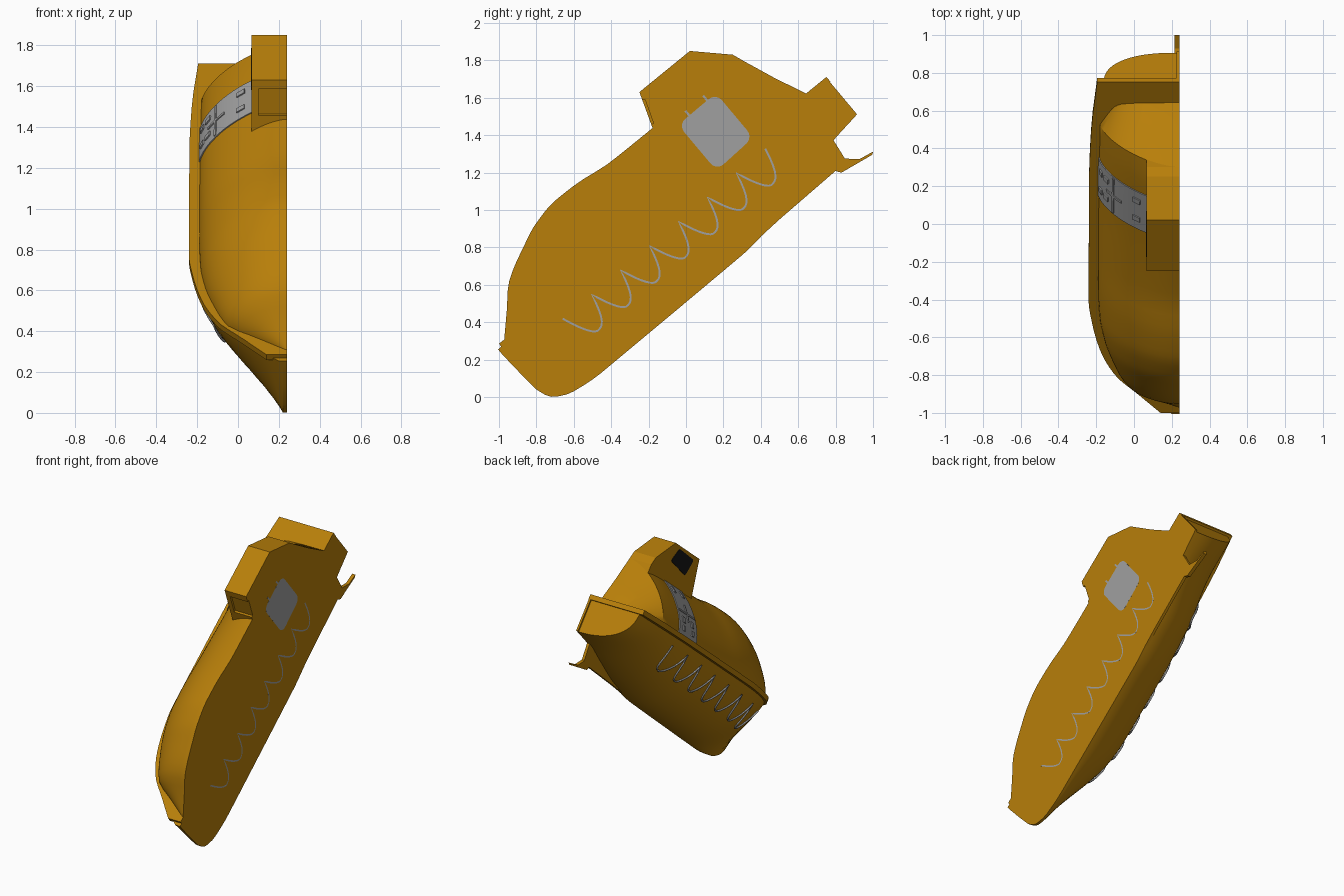
import bpy, bmesh, math
from math import sin, cos, pi, radians

if "Cube" in bpy.data.objects:
    bpy.data.objects.remove(bpy.data.objects["Cube"])

CUT = 0.24                      # x of the flat centre-line face
CA, SA = cos(radians(40)), sin(radians(40))


def place(w, u, v):
    """w = distance from centre line, u = along the boat, v = up from the keel."""
    return (CUT - w, CA * u - SA * v, SA * u + CA * v)


def material(name, rgb):
    m = bpy.data.materials.new(name)
    m.use_nodes = True
    m.diffuse_color = (*rgb, 1)
    m.node_tree.nodes["Principled BSDF"].inputs["Base Color"].default_value = (*rgb, 1)
    return m


ORANGE = material("safety orange", (0.48, 0.212, 0.003))
GREY = material("metal grey", (0.35, 0.35, 0.35))
BLACK = material("window black", (0.008, 0.008, 0.008))


def curve_through(keys):
    """Smooth interpolation through (u, value) keys without overshoot."""
    d = [(b[1] - a[1]) / (b[0] - a[0]) for a, b in zip(keys, keys[1:])]
    m = [d[0]] + [2 * a * b / (a + b) if a * b > 0 else 0 for a, b in zip(d, d[1:])] + [d[-1]]

    def f(u):
        u = min(max(u, keys[0][0]), keys[-1][0])
        i = max(k for k in range(len(d)) if keys[k][0] <= u)
        h = keys[i + 1][0] - keys[i][0]
        t = (u - keys[i][0]) / h
        a, b = keys[i][1], keys[i + 1][1]
        return (a + (b - a) * t * t * (3 - 2 * t)
                + h * t * (1 - t) * (m[i] * (1 - t) - m[i + 1] * t))
    return f


def finish(name, bm, mat, smooth=None):
    bmesh.ops.recalc_face_normals(bm, faces=bm.faces)
    me = bpy.data.meshes.new(name)
    bm.to_mesh(me)
    bm.free()
    me.materials.append(mat)
    if smooth:
        me.shade_smooth()
        me.set_sharp_from_angle(angle=radians(smooth))
    ob = bpy.data.objects.new(name, me)
    bpy.context.collection.objects.link(ob)
    return ob


def loft(name, sections, mat, smooth=35):
    """Skin closed sections of (w, u, v) points and cap both ends."""
    bm = bmesh.new()
    rings = [[bm.verts.new(place(*p)) for p in s] for s in sections]
    n = len(rings[0])
    for a, b in zip(rings, rings[1:]):
        for i in range(n):
            j = (i + 1) % n
            bm.faces.new((a[i], a[j], b[j], b[i]))
    bm.faces.new(rings[0])
    bm.faces.new(rings[-1])
    return finish(name, bm, mat, smooth)


def prism(name, profile, w0, w1, mat, rounding=0):
    """Extrude a (u, v) side profile across the boat."""
    bm = bmesh.new()
    a, b = ([bm.verts.new(place(w, *p)) for p in profile] for w in (w0, w1))
    n = len(a)
    bm.faces.new(a)
    bm.faces.new(b)
    for i in range(n):
        bm.faces.new((a[i], a[i - 1], b[i - 1], b[i]))
    if rounding:
        edges = [bm.edges.get((p, q)) for p, q in zip(a, b)]
        bmesh.ops.bevel(bm, geom=edges, offset=rounding, segments=5, profile=0.5, affect='EDGES')
    return finish(name, bm, mat)


def steps(a, b, n):
    return [a + (b - a) * i / n for i in range(n + 1)]


def rail_top(u):
    return 0.861 - 0.0145 * (u + 0.59)


# Hull with a narrow flat keel
KEEL = 0.02
hull_w = curve_through([(-0.606, 0.04), (-0.5, 0.17), (-0.4, 0.27), (-0.333, 0.32), (-0.166, 0.395),
                        (0.03, 0.435), (0.2, 0.445), (1, 0.44), (1.66, 0.40)])
keel_v = curve_through([(-0.606, 0.8), (-0.587, 0.545), (-0.55, 0.463), (-0.44, 0.409),
                        (-0.26, 0.39), (0.7, 0.388), (1, 0.42), (1.3, 0.495),
                        (1.46, 0.54), (1.66, 0.568)])
fullness = curve_through([(-0.6, 1.1), (-0.35, 1.3), (0.1, 1.9), (1, 1.95), (1.32, 1.7), (1.66, 2.3)])


def hull_section(u):
    top, e = rail_top(u) - 0.02, 2 / fullness(u)
    pts = [(KEEL + (hull_w(u) - KEEL) * max(cos(t), 0) ** e, u,
            top - (top - keel_v(u)) * sin(t) ** e) for t in steps(0, pi / 2, 20)]
    return pts + [(0, u, keel_v(u)), (0, u, top)]


def hull_side(u, v):
    top, n = rail_top(u) - 0.02, fullness(u)
    d = min(max((top - v) / (top - keel_v(u)), 0), 1)
    return KEEL + (hull_w(u) - KEEL) * (1 - d ** n) ** (1 / n)


bow_us = [-0.606, -0.598, -0.587, -0.57, -0.55, -0.52, -0.48, -0.44, -0.38]
loft("hull", [hull_section(u) for u in bow_us + steps(-0.32, 1.66, 34)], ORANGE)
prism("transom_strip", [(1.6, 0.565), (1.672, 0.57), (1.672, 0.82), (1.6, 0.82)], 0, 0.015, ORANGE)

# Gunwale rail and deck edge
rail_w = curve_through([(-0.583, 0.10), (-0.45, 0.225), (-0.333, 0.335), (-0.166, 0.416),
                        (0.03, 0.462), (0.18, 0.48), (1, 0.478), (1.35, 0.466), (1.675, 0.435)])


def rail_section(u):
    w, top = rail_w(u), rail_top(u)
    return [(0, u, top - 0.034), (w, u, top - 0.034), (w, u, top), (0, u, top)]


loft("gunwale_rail", [rail_section(u) for u in steps(-0.583, 0.2, 20) + steps(0.3, 1.675, 12)], ORANGE)

# Canopy
canopy_w = curve_through([(-0.544, 0.01), (-0.45, 0.152), (-0.36, 0.288), (-0.222, 0.352),
                          (-0.056, 0.402), (0.1, 0.424), (0.3, 0.43), (1.387, 0.42),
                          (1.46, 0.38), (1.535, 0.34)])
canopy_v = curve_through([(-0.544, 0.863), (-0.435, 0.972), (-0.325, 1.083), (-0.152, 1.172),
                          (-0.015, 1.227), (0.139, 1.254), (0.267, 1.251), (0.504, 1.222),
                          (1.2, 1.21), (1.387, 1.188), (1.46, 1.0), (1.535, 0.83)])
canopy_fullness = curve_through([(-0.5, 1.8), (0.3, 1.75), (1, 1.55), (1.5, 1.55)])


def canopy_point(u, t, off=0):
    base, e = rail_top(u) - 0.01, 2 / canopy_fullness(u)
    return ((canopy_w(u) + off) * max(cos(t), 0) ** e, u,
            base + (canopy_v(u) - base + off) * sin(t) ** e)


def canopy_section(u):
    return [canopy_point(u, t) for t in steps(0, pi / 2, 20)] + [(0, u, rail_top(u) - 0.01)]


loft("canopy", [canopy_section(u) for u in
                steps(-0.544, -0.325, 6) + steps(-0.28, 0.2, 14) + steps(0.26, 1.387, 16) + [1.46, 1.535]],
     ORANGE, 30)

# Wheelhouse with a recessed forward panel and a side window
house = prism("wheelhouse", [(0.709, 1.0), (0.857, 1.409), (1.205, 1.404), (1.368, 1.241),
                             (1.388, 1.186), (1.388, 1.0)], 0, 0.173, ORANGE)
cutter = prism("panel_cutter", [(0.70, 1.25), (0.75, 1.39), (0.855, 1.361), (0.808, 1.233)],
               -0.02, 0.14, ORANGE)
cutter.hide_render = True
cutter.hide_viewport = True
cut = house.modifiers.new("panel", 'BOOLEAN')
cut.operation, cut.object, cut.solver = 'DIFFERENCE', cutter, 'EXACT'
prism("side_window", [(0.95, 1.258), (0.92, 1.38), (1.135, 1.386), (1.18, 1.285)],
      0.17, 0.176, BLACK, 0.018)


# Curved side hatch with raised seams and latches
def patch(name, u0, u1, t0, t1, off):
    ts = steps(t0, t1, 16)
    loft(name, [[canopy_point(u, t, off) for t in ts] + [canopy_point(u, t, -0.01) for t in reversed(ts)]
                for u in (u0, u1)], GREY)


patch("side_hatch", 0.91, 1.16, 0.03, 1.07, 0.006)
patch("hatch_cross_seam", 0.92, 1.15, 0.54, 0.57, 0.011)
patch("hatch_long_seam", 1.025, 1.04, 0.42, 0.70, 0.012)
for k, t in enumerate((0.2, 0.36, 0.87)):
    for u in (0.965, 1.085):
        patch(f"hatch_latch_{k}", u, u + 0.03, t, t + 0.10, 0.013)

# Matching hatch plate and its latch tips, almost flush with the flat centre face
prism("centre_hatch_plate", [(0.903, 0.822), (0.903, 1.142), (1.167, 1.142), (1.167, 0.832)],
      -0.0003, 0.002, GREY, 0.05)
for u in (0.975, 1.10):
    prism("centre_latch_tip", [(u, 1.13), (u + 0.012, 1.13), (u + 0.012, 1.175), (u, 1.175)],
          -0.0003, 0.002, GREY)

# Skeg and rudder plate
prism("skeg", [(0.6, 0.6), (0.6, 0.388), (0.99, 0.406), (1.39, 0.412), (1.47, 0.43),
               (1.486, 0.541), (1.486, 0.6)], 0, 0.02, ORANGE)
prism("rudder_plate", [(1.38, 0.425), (1.407, 0.385), (1.595, 0.352), (1.61, 0.362),
                       (1.529, 0.378), (1.468, 0.432)], 0, 0.025, ORANGE)


# Looped lifelines
def lifeline(name, side):
    cu = bpy.data.curves.new(name, 'CURVE')
    cu.dimensions, cu.bevel_depth, cu.bevel_resolution = '3D', 0.006, 1
    pts = []
    for i in range(7 * 16 + 1):
        u = -0.236 + 0.202 * i / 16
        s = (i % 16) / 8 - 1
        v = 0.745 - 0.17 * (1 - abs(s) ** (1.6 if s < 0 else 2.8))
        pts.append(place(side(u, v), u, v))
    sp = cu.splines.new('POLY')
    sp.points.add(len(pts) - 1)
    for p, co in zip(sp.points, pts):
        p.co = (*co, 1)
    cu.materials.append(GREY)
    ob = bpy.data.objects.new(name, cu)
    bpy.context.collection.objects.link(ob)
    return ob


lifeline("lifeline", lambda u, v: hull_side(u, v) + 0.008)
flat_line = lifeline("centre_lifeline", lambda u, v: CUT)
flat_line.location.x = CUT
flat_line.scale.x = 0.06
